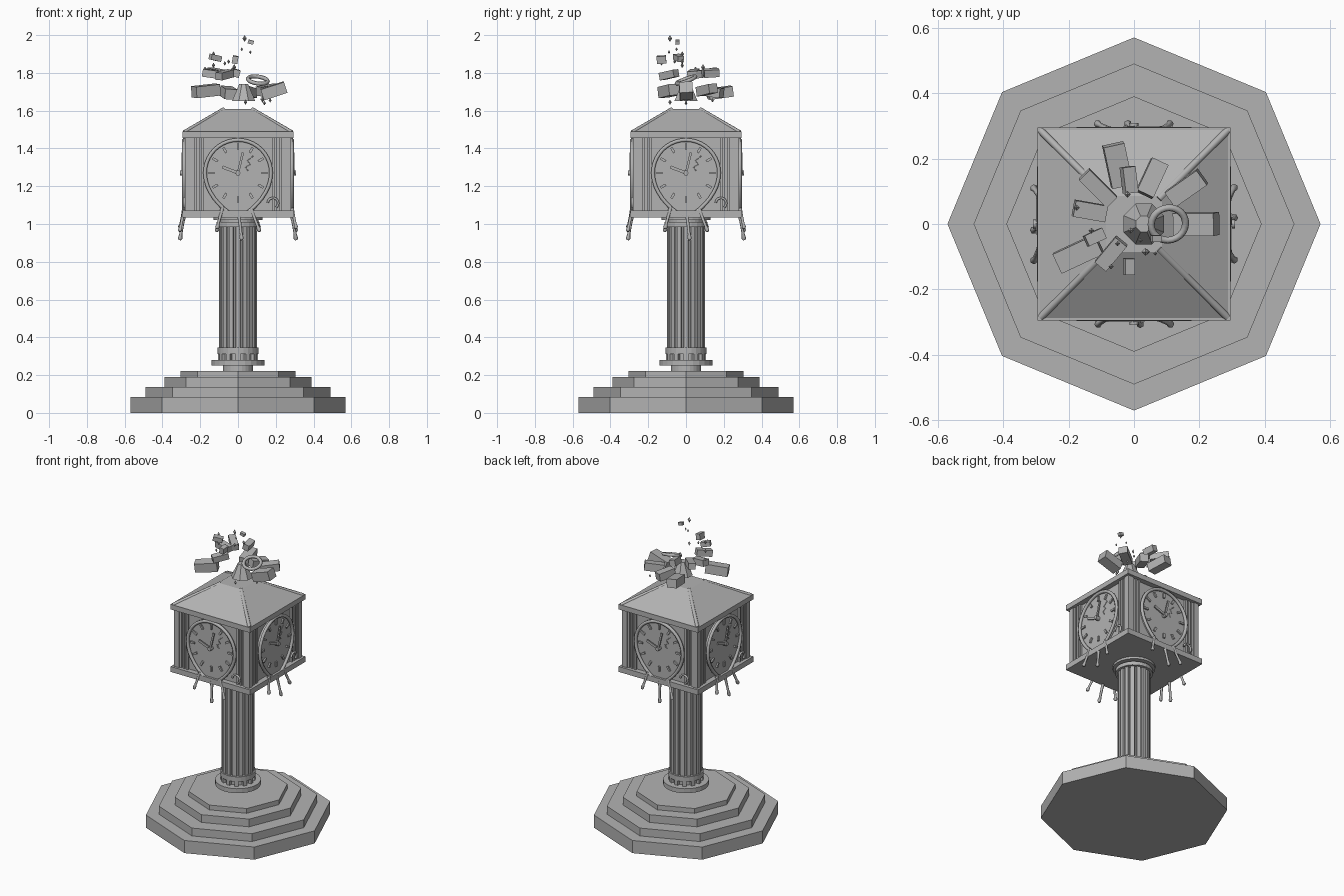
import bpy, bmesh
from math import pi, sin, cos, radians
from mathutils import Matrix, Vector, Euler

cube = bpy.data.objects.get("Cube")
if cube:
    bpy.data.objects.remove(cube, do_unlink=True)

stone = bpy.data.materials.new("grey stone")
stone.use_nodes = True
GREY = (0.45, 0.45, 0.45, 1)
stone.diffuse_color = GREY
stone.node_tree.nodes["Principled BSDF"].inputs["Base Color"].default_value = GREY


def link(name, mesh, matrix=Matrix()):
    ob = bpy.data.objects.new(name, mesh)
    bpy.context.collection.objects.link(ob)
    mesh.materials.clear()
    mesh.materials.append(stone)
    ob.matrix_world = matrix


def finish(name, bm, matrix=Matrix()):
    bmesh.ops.recalc_face_normals(bm, faces=bm.faces)
    mesh = bpy.data.meshes.new(name)
    bm.to_mesh(mesh)
    bm.free()
    link(name, mesh, matrix)


def box(name, centre, size, rot=(0, 0, 0), matrix=Matrix()):
    bm = bmesh.new()
    local = Matrix.LocRotScale(Vector(centre), Euler(rot), Vector(size))
    bmesh.ops.create_cube(bm, size=1, matrix=local)
    finish(name, bm, matrix)


def cone(name, r1, r2, z1, z2, sides, x=0, turn=0):
    bm = bmesh.new()
    local = Matrix.Translation((x, 0, (z1 + z2) / 2)) @ Matrix.Rotation(turn, 4, 'Z')
    bmesh.ops.create_cone(bm, cap_ends=True, segments=sides, radius1=r1, radius2=r2,
                          depth=z2 - z1, matrix=local)
    finish(name, bm)


def prism(name, points, direction, matrix=Matrix()):
    bm = bmesh.new()
    near = [bm.verts.new(p) for p in points]
    far = [bm.verts.new(Vector(p) + Vector(direction)) for p in points]
    bm.faces.new(near)
    bm.faces.new(far)
    for i in range(len(points)):
        bm.faces.new((near[i - 1], near[i], far[i], far[i - 1]))
    finish(name, bm, matrix)


def tube(name, points, radius, cyclic=False, matrix=Matrix(), radii=None):
    cu = bpy.data.curves.new(name, 'CURVE')
    cu.dimensions = '3D'
    cu.bevel_depth = radius
    cu.bevel_resolution = 1
    cu.use_fill_caps = True
    sp = cu.splines.new('POLY')
    sp.points.add(len(points) - 1)
    sp.use_cyclic_u = cyclic
    for i, p in enumerate(points):
        sp.points[i].co = (*p, 1)
        sp.points[i].radius = radii[i] if radii else 1
    tmp = bpy.data.objects.new(name, cu)
    bpy.context.collection.objects.link(tmp)
    deps = bpy.context.evaluated_depsgraph_get()
    mesh = bpy.data.meshes.new_from_object(tmp.evaluated_get(deps))
    bpy.data.objects.remove(tmp, do_unlink=True)
    link(name, mesh, matrix)


# Stepped octagonal base
for i, (r, z1, z2) in enumerate([(.57, 0, .085), (.49, .085, .138),
                                 (.39, .138, .19), (.305, .19, .222)]):
    cone(f"base_step_{i + 1}", r, r, z1, z2, 8)

# Column mouldings
for name, r, z1, z2 in [("column_foot", .08, .222, .25), ("lower_ring", .14, .25, .28),
                        ("ring_neck", .085, .28, .312), ("upper_ring", .108, .312, .345),
                        ("capital_ring", .115, .985, 1.01), ("capital_neck", .095, 1.01, 1.025),
                        ("capital_plate", .13, 1.02, 1.036)]:
    cone(name, r, r, z1, z2, 24)
for k in range(12):
    box("ring_tooth", (.095, 0, .296), (.02, .024, .032), matrix=Matrix.Rotation(k * pi / 6, 4, 'Z'))

# Fluted column shaft
FLUTES = 16
shaft = []
for k in range(FLUTES):
    for off, r in ((-.3, .1), (.3, .1), (.38, .087), (.62, .087)):
        a = (k + off) * 2 * pi / FLUTES
        shaft.append((r * cos(a), r * sin(a), .34))
prism("column_shaft", shaft, (0, 0, .65))

# Clock housing and roof
box("housing_floor", (0, 0, 1.053), (.59, .59, .036))
box("housing_body", (0, 0, 1.265), (.52, .52, .39))
box("eaves_plate", (0, 0, 1.472), (.59, .59, .034))
ROOT2 = 2 ** .5
cone("roof", .29 * ROOT2, .085 * ROOT2, 1.487, 1.61, 4, turn=pi / 4)
for k in range(4):
    turn = Matrix.Rotation(k * pi / 2, 4, 'Z')
    tube("roof_hip", [(.285, .285, 1.484), (.075, .075, 1.606)], .012, matrix=turn)
    box("corner_post", (.262, .262, 1.265), (.036, .036, .39), matrix=turn)


def outline(scale, depth, count=40):
    # Round above, sagging to a narrow tip below
    pts = []
    for i in range(count):
        a = 2 * pi * i / count
        s = sin(a)
        drop = .175 if s > 0 else .225
        narrow = 1 if s > 0 else 1 - .3 * s * s
        pts.append((.175 * scale * cos(a) * narrow, -depth, 1.27 + drop * scale * s))
    return pts


# Four sagging clocks with pilaster strips
for side in range(4):
    m = Matrix.Rotation(side * pi / 2, 4, 'Z')
    for sx in (-1, 1):
        for x in (.236, .212, .188):
            box("pilaster_strip", (sx * x, -.264, 1.265), (.014, .02, .39), matrix=m)
    prism("clock_dial", outline(.97, .25), (0, -.03, 0), m)
    tube("clock_rim", outline(1, .285), .011, True, m)
    for h in range(12):
        a = h * pi / 6
        pos = (.14 * sin(a), -.283, 1.27 + .14 * cos(a))
        box("hour_mark", pos, (.013, .012, .032), (0, a, 0), m)
    for name, tip, w in (("hour_hand", (-.083, 1.302), .016), ("minute_hand", (.026, 1.378), .012)):
        d = Vector((tip[0], 0, tip[1] - 1.27))
        a = d.angle(Vector((0, 0, 1))) * (1 if d.x > 0 else -1)
        box(name, (d.x / 2, -.295, 1.27 + d.z / 2), (w, .008, d.length), (0, a, 0), m)
    tube("hand_hub", [(0, -.275, 1.27), (0, -.308, 1.27)], .014, matrix=m)
    tube("dial_crack", [(.08, -.281, 1.36), (.05, -.281, 1.335), (.065, -.281, 1.315),
                        (.04, -.281, 1.3), (.055, -.281, 1.28)], .003, matrix=m)
    hook = [(.185 + .028 * cos(t), -.285, 1.11 + .028 * sin(t))
            for t in (radians(-50 + 25 * i) for i in range(10))]
    tube("curled_hook", hook, .007, matrix=m)
    # Drips running off the lower rim
    for x1, z1, x2, z2 in ((-.08, 1.09, -.112, .975), (.005, 1.05, .02, .915), (.07, 1.08, .115, .96)):
        start, end = Vector((x1, -.285, z1)), Vector((x2, -.308, z2))
        path = [start.lerp(end, t) for t in (0, .3, .75, .93, 1)]
        tube("drip", path, .012, matrix=m, radii=(1, .7, .65, 1, .6))

# Floating broken spire and ring
cone("spire_base", .067, .026, 1.65, 1.74, 8, x=.03, turn=pi / 8)
RING = Matrix.Translation((.105, 0, 1.762)) @ Euler((radians(20), radians(8), 0)).to_matrix().to_4x4()
tube("floating_ring", [(.053 * cos(k * pi / 12), .053 * sin(k * pi / 12), 0) for k in range(24)],
     .011, True, RING)

# Floating blocks: x, y, z, length, width, height, heading, tilt
blocks = [(-.17, -.09, 1.705, .14, .065, .06, 25, -6), (-.11, .11, 1.80, .12, .045, .04, -45, 8),
          (-.05, .18, 1.695, .13, .065, .055, 102, -8), (.055, .14, 1.70, .11, .055, .05, 65, 8),
          (.16, .11, 1.71, .12, .055, .05, 35, -8), (.19, 0, 1.705, .13, .07, .06, 0, -18),
          (-.135, .04, 1.795, .1, .05, .04, -10, 8), (-.07, -.09, 1.79, .1, .045, .04, 50, -10),
          (-.015, -.13, 1.87, .03, .05, .04, 0, 10), (-.015, .135, 1.80, .04, .08, .04, 8, 15),
          (-.12, -.04, 1.88, .06, .035, .03, 25, 12), (.068, -.045, 1.963, .03, .02, .02, 0, 15)]
for x, y, z, l, w, h, head, tilt in blocks:
    box("floating_block", (x, y, z), (l, w, h), (radians(4), radians(tilt), radians(head)))

# Tiny crystal shards
shards = [(.035, -.085, 1.982, .018), (-.13, -.02, 1.9, .014), (-.175, .05, 1.82, .014),
          (.02, -.05, 1.925, .01), (.065, -.09, 1.91, .01), (.04, -.085, 1.645, .014),
          (.14, 0, 1.64, .012), (.17, .14, 1.655, .012), (-.02, .09, 1.83, .016),
          (-.07, -.13, 1.85, .012), (-.01, -.02, 1.86, .014), (.13, 0, 1.66, .018),
          (-.05, -.06, 1.86, .012), (-.13, -.02, 1.84, .014)]
for x, y, z, r in shards:
    bm = bmesh.new()
    for flip in (0, pi):
        local = (Matrix.Translation((x, y, z)) @ Matrix.Rotation(flip, 4, 'X')
                 @ Matrix.Translation((0, 0, r / 2)))
        bmesh.ops.create_cone(bm, cap_ends=False, segments=4, radius1=r * .65, radius2=0,
                              depth=r, matrix=local)
    bmesh.ops.remove_doubles(bm, verts=bm.verts, dist=.0005)
    finish("crystal_shard", bm)
